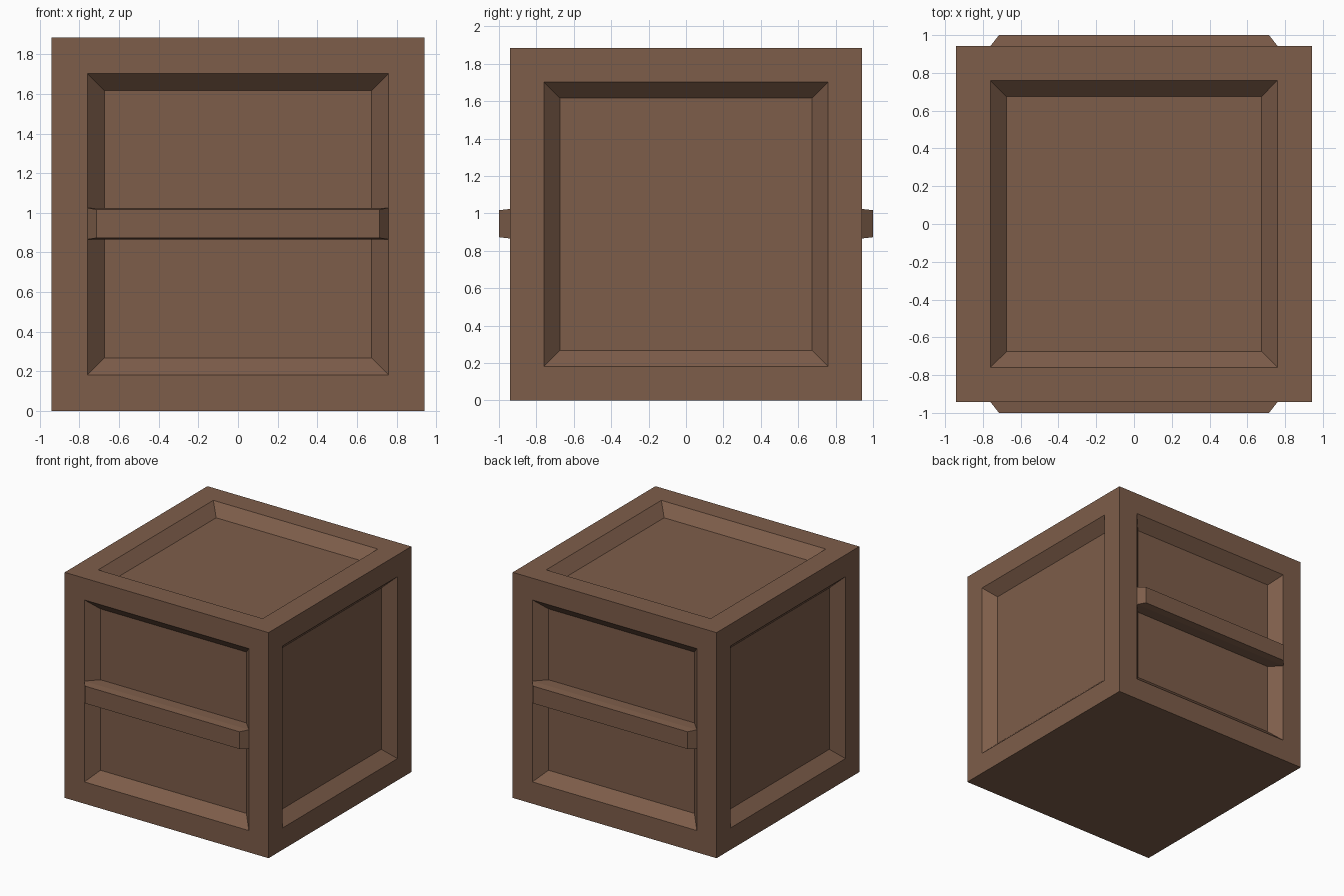
import bpy, bmesh
from mathutils import Matrix

if "Cube" in bpy.data.objects:
    bpy.data.objects.remove(bpy.data.objects["Cube"])

HALF = 0.942       # half width of the crate body
RIM = 0.182        # flat frame width
SLOPE = 0.086      # width of the sloped recess wall
DEPTH = 0.09       # recess depth
BAR_Z = 0.945      # height of the handle bars

wood = bpy.data.materials.new("brown wood")
wood.diffuse_color = (0.207, 0.110, 0.068, 1)
wood.use_nodes = True
wood.node_tree.nodes["Principled BSDF"].inputs["Base Color"].default_value = wood.diffuse_color


def finish(bm, name):
    bmesh.ops.recalc_face_normals(bm, faces=bm.faces)
    mesh = bpy.data.meshes.new(name)
    bm.to_mesh(mesh)
    bm.free()
    mesh.materials.append(wood)
    obj = bpy.data.objects.new(name, mesh)
    bpy.context.collection.objects.link(obj)
    return obj


# Crate body: cube with a sunken panel on every face but the bottom
bm = bmesh.new()
bmesh.ops.create_cube(bm, size=2 * HALF, matrix=Matrix.Translation((0, 0, HALF)))
bm.normal_update()
panels = [f for f in bm.faces if f.normal.z > -0.5]
for width in (RIM, SLOPE):
    bmesh.ops.inset_individual(bm, faces=panels, thickness=width, use_even_offset=True)
for f in panels:
    bmesh.ops.translate(bm, verts=f.verts, vec=f.normal * -DEPTH)
finish(bm, "crate_body")


# Handle bars: three rectangular sections (y, half width, half height) joined up
def handle_bar(name, side):
    sections = [(HALF - DEPTH - 0.01, 0.76, 0.079), (HALF, 0.76, 0.079), (1.0, 0.715, 0.072)]
    bm = bmesh.new()
    rings = []
    for y, w, h in sections:
        corners = [(-w, -h), (w, -h), (w, h), (-w, h)]
        rings.append([bm.verts.new((x, side * y, BAR_Z + z)) for x, z in corners])
    for a, b in zip(rings, rings[1:]):
        for i in range(4):
            j = (i + 1) % 4
            bm.faces.new((a[i], a[j], b[j], b[i]))
    bm.faces.new(rings[0])
    bm.faces.new(rings[-1])
    finish(bm, name)


handle_bar("front_handle_bar", -1)
handle_bar("back_handle_bar", 1)
